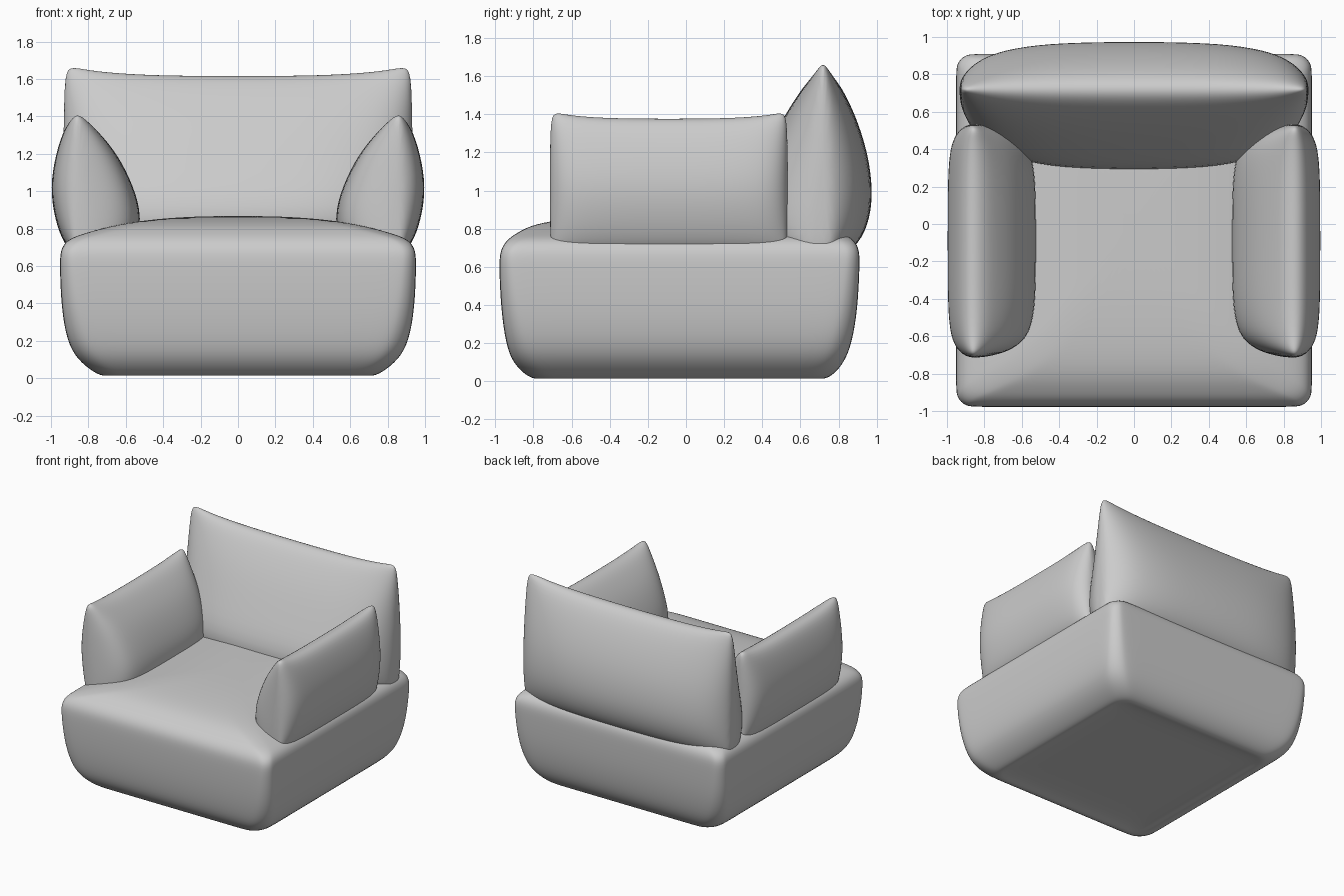
import bpy
import bmesh
from math import cos, sin, pi

cube = bpy.data.objects.get("Cube")
if cube:
    bpy.data.objects.remove(cube, do_unlink=True)

fabric = bpy.data.materials.new("grey_fabric")
fabric.use_nodes = True
GREY = (0.6, 0.6, 0.6, 1)
fabric.diffuse_color = GREY
fabric.node_tree.nodes["Principled BSDF"].inputs["Base Color"].default_value = GREY


def loft(name, rings):
    """Skin a list of equal-length point rings, cap both ends and smooth."""
    bm = bmesh.new()
    loops = [[bm.verts.new(p) for p in ring] for ring in rings]
    n = len(loops[0])
    for a, b in zip(loops, loops[1:]):
        for i in range(n):
            j = (i + 1) % n
            bm.faces.new((a[i], a[j], b[j], b[i]))
    bm.faces.new(loops[0][::-1])
    bm.faces.new(loops[-1])
    bmesh.ops.recalc_face_normals(bm, faces=bm.faces)
    for f in bm.faces:
        f.smooth = True
    mesh = bpy.data.meshes.new(name)
    bm.to_mesh(mesh)
    bm.free()
    mesh.materials.append(fabric)
    obj = bpy.data.objects.new(name, mesh)
    bpy.context.collection.objects.link(obj)
    sub = obj.modifiers.new("Soft", 'SUBSURF')
    sub.levels = sub.render_levels = 2
    return obj


def rounded_rect(z, hx, y0, y1, r, steps=4):
    """Horizontal ring with round corners and extra points on the sides."""
    corners = [(hx - r, y1 - r), (r - hx, y1 - r), (r - hx, y0 + r), (hx - r, y0 + r)]
    pts = []
    for k, (cx, cy) in enumerate(corners):
        for s in range(steps + 1):
            a = (k + s / steps) * pi / 2
            pts.append((cx + r * cos(a), cy + r * sin(a), z))
        ex, ey, _ = pts[-1]
        nx, ny = corners[(k + 1) % 4]
        a = (k + 1) * pi / 2
        nx, ny = nx + r * cos(a), ny + r * sin(a)
        pts += [(ex + (nx - ex) * t, ey + (ny - ey) * t, z) for t in (0.1, 0.5, 0.9)]
    return pts


def pillow(name, profile, seam, centre, half, power, rise, place):
    """Sweep a profile (v, z) and pinch both ends towards the seam plane."""
    stops = (0.15, 0.5, 0.75, 0.88, 0.96, 1)
    z_low = min(z for _, z in profile)
    z_high = max(z for _, z in profile)
    rings = []
    for t in [-s for s in reversed(stops)] + list(stops):
        pinch = max((1 - abs(t) ** power) ** 0.5, 0.14)
        lift = rise * t ** 4 - (0.05 if abs(t) == 1 else 0)
        rings.append([place(centre + half * t, seam + (v - seam) * pinch,
                            z + lift * (z - z_low) / (z_high - z_low))
                      for v, z in profile])
    return loft(name, rings)


# Seat base: height, half width, front, back, corner radius
base_rings = [
    (0.035, 0.30, -0.35, 0.30, 0.10), (0.035, 0.66, -0.73, 0.66, 0.10),
    (0.005, 0.71, -0.78, 0.71, 0.11), (0.03, 0.77, -0.84, 0.77, 0.12),
    (0.10, 0.86, -0.91, 0.83, 0.13), (0.20, 0.915, -0.945, 0.87, 0.13),
    (0.38, 0.945, -0.97, 0.90, 0.11), (0.60, 0.953, -0.98, 0.91, 0.09),
    (0.69, 0.95, -0.975, 0.91, 0.08), (0.745, 0.91, -0.935, 0.88, 0.09),
    (0.775, 0.82, -0.89, 0.82, 0.11), (0.815, 0.68, -0.82, 0.75, 0.12),
    (0.845, 0.50, -0.69, 0.65, 0.12), (0.862, 0.30, -0.45, 0.45, 0.10),
    (0.867, 0.12, -0.20, 0.20, 0.06),
]
loft("seat_base", [rounded_rect(*ring) for ring in base_rings])

# Back cushion, profile in depth and height
back_profile = [
    (0.26, 0.86), (0.37, 1.10), (0.49, 1.35), (0.59, 1.51), (0.66, 1.60),
    (0.72, 1.625), (0.79, 1.59), (0.88, 1.42), (0.955, 1.20), (0.98, 1.0),
    (0.965, 0.85), (0.91, 0.72), (0.80, 0.64), (0.35, 0.66),
]
pillow("back_cushion", back_profile, 0.72, 0, 0.935, 4, 0.06,
       lambda u, v, z: (u, v, z))

# Arm cushions, profile in outward distance and height, one per side
arm_profile = [
    (0.51, 0.86), (0.56, 1.03), (0.64, 1.19), (0.73, 1.30), (0.80, 1.365),
    (0.865, 1.385), (0.925, 1.35), (0.975, 1.20), (1.005, 1.02),
    (0.98, 0.85), (0.93, 0.71), (0.85, 0.64), (0.55, 0.66),
]
for side, sign in (("left", 1), ("right", -1)):
    pillow(side + "_arm_cushion", arm_profile, 0.86, -0.09, 0.625, 7, 0.04,
           lambda u, v, z, s=sign: (s * v, u, z))
